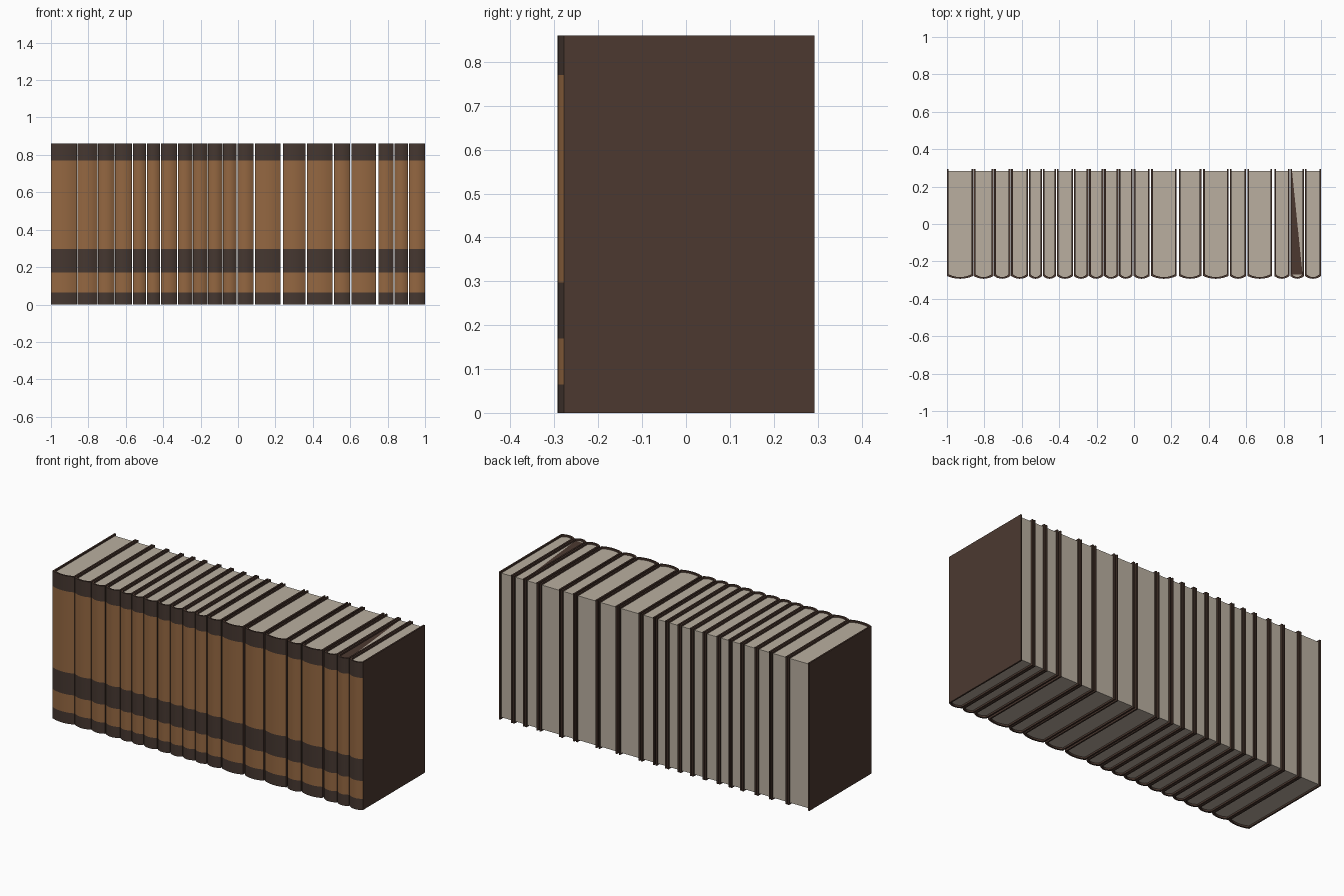
import bpy, bmesh, math

if "Cube" in bpy.data.objects:
    bpy.data.objects.remove(bpy.data.objects["Cube"])

H, BACK, SHOULDER, BULGE, T = 0.86, 0.293, -0.278, 0.015, 0.009
SEG = 6


def mat(name, srgb):
    m = bpy.data.materials.new(name)
    m.diffuse_color = [((c / 255 + 0.055) / 1.055) ** 2.4 for c in srgb] + [1]
    m.use_nodes = True
    m.node_tree.nodes["Principled BSDF"].inputs["Base Color"].default_value = m.diffuse_color
    return m


cover_mat = mat("dark brown cover", (76, 57, 48))
tan_mat = mat("tan leather", (148, 103, 65))
band_mat = mat("dark spine band", (69, 55, 48))
page_mat = mat("page cream", (186, 175, 160))

# left and right limits of every book along the row
BOOKS = [(-1, -.86), (-.857, -.752), (-.748, -.661), (-.657, -.566),
         (-.562, -.491), (-.487, -.416), (-.412, -.326), (-.322, -.244),
         (-.24, -.164), (-.16, -.084), (-.08, -.008), (-.002, .084),
         (.092, .228), (.24, .36), (.37, .505), (.513, .6), (.606, .738),
         (.75, .832), (.836, .91), (.914, 1)]
LEVELS = [0, .065, .17, .297, .77, H]   # spine colour band limits
TAN_BANDS = (1, 3)


def profile(l, r, inset, back):
    """Open U outline seen from above, with a rounded spine."""
    l, r = l + inset, r - inset
    pts = [(l, back)]
    for i in range(SEG + 1):
        u = i / SEG
        y = SHOULDER - BULGE * math.sin(math.pi * u) ** 0.8 if 0 < i < SEG else SHOULDER
        pts.append((l + (r - l) * u, y + inset))
    return pts + [(r, back)]


def finish(bm, name, mats):
    bmesh.ops.recalc_face_normals(bm, faces=bm.faces)
    me = bpy.data.meshes.new(name)
    bm.to_mesh(me)
    bm.free()
    for m in mats:
        me.materials.append(m)
    ob = bpy.data.objects.new(name, me)
    bpy.context.collection.objects.link(ob)
    me.shade_smooth()
    me.set_sharp_from_angle(angle=math.radians(35))
    return ob


def book_cover(i, l, r):
    bm = bmesh.new()
    outer, inner = profile(l, r, 0, BACK), profile(l, r, T, BACK)
    n = len(outer)
    o = [[bm.verts.new((x, y, z)) for x, y in outer] for z in LEVELS]
    q = [[bm.verts.new((x, y, z)) for x, y in inner] for z in LEVELS]
    for k in range(len(LEVELS) - 1):
        for j in range(n - 1):
            f = bm.faces.new((o[k][j], o[k][j + 1], o[k + 1][j + 1], o[k + 1][j]))
            if 0 < j < n - 2:   # spine faces take the band colours
                f.material_index = 1 if k in TAN_BANDS else 2
            bm.faces.new((q[k][j], q[k + 1][j], q[k + 1][j + 1], q[k][j + 1]))
        for j in (0, n - 1):    # rear board edges
            bm.faces.new((o[k][j], o[k + 1][j], q[k + 1][j], q[k][j]))
    for k in (0, -1):           # top and bottom board edges
        for j in range(n - 1):
            bm.faces.new((o[k][j], o[k][j + 1], q[k][j + 1], q[k][j]))
    finish(bm, f"book_cover_{i}", (cover_mat, tan_mat, band_mat))


def book_pages(i, l, r):
    bm = bmesh.new()
    pts = profile(l, r, T, BACK - .009)
    lo = [bm.verts.new((x, y, .010)) for x, y in pts]
    hi = [bm.verts.new((x, y, H - .010)) for x, y in pts]
    bm.faces.new(lo)
    bm.faces.new(hi)
    for j in range(len(pts)):
        m = (j + 1) % len(pts)
        bm.faces.new((lo[j], lo[m], hi[m], hi[j]))
    finish(bm, f"book_pages_{i}", (page_mat,))


for i, (l, r) in enumerate(BOOKS, 1):
    book_cover(i, l, r)
    book_pages(i, l, r)

# dark wedge lying on the page tops of the second book from the right
l, r = BOOKS[18]
bm = bmesh.new()
tri = [(l + T, BACK - .01), (l + T, SHOULDER + T), (r - T, SHOULDER + T)]
face = bm.faces.new([bm.verts.new((x, y, H - .009)) for x, y in tri])
bmesh.ops.solidify(bm, geom=[face], thickness=.001)
finish(bm, "dark_page_wedge", (cover_mat,))
